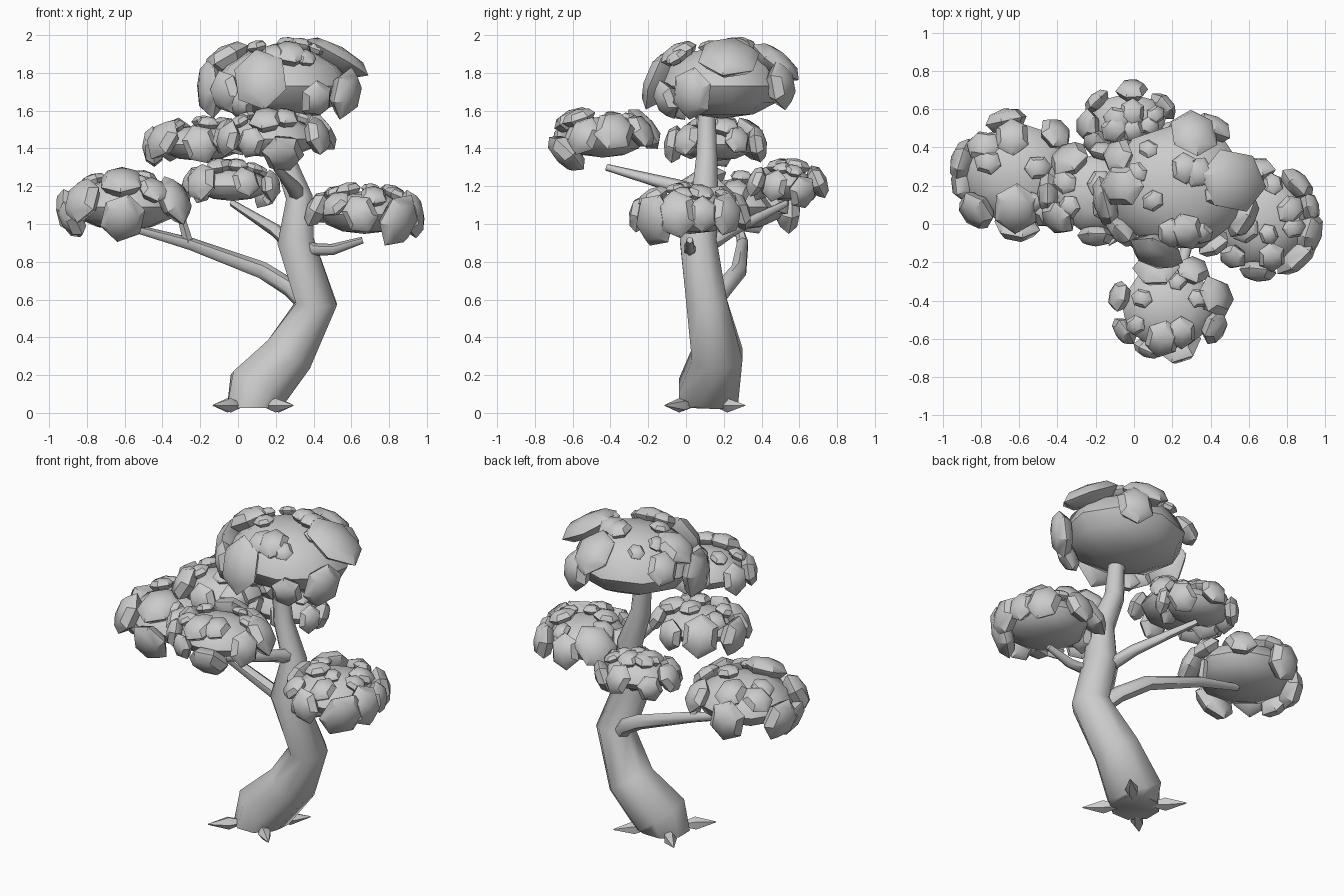
import bpy, bmesh, math, random
from mathutils import Vector, Matrix

if "Cube" in bpy.data.objects:
    bpy.data.objects.remove(bpy.data.objects["Cube"])

random.seed(4)


def finish(name, bm, angle=60):
    me = bpy.data.meshes.new(name)
    bmesh.ops.recalc_face_normals(bm, faces=bm.faces)
    bm.to_mesh(me)
    bm.free()
    ob = bpy.data.objects.new(name, me)
    bpy.context.collection.objects.link(ob)
    bpy.context.view_layer.objects.active = ob
    ob.select_set(True)
    bpy.ops.object.shade_smooth_by_angle(angle=math.radians(angle))
    ob.select_set(False)
    return ob


def tube(name, path, sides, angle=60):
    """Tapered tube through (x, y, z, radius) points, rings square to the path."""
    bm = bmesh.new()
    pts = [Vector(p[:3]) for p in path]
    rings = []
    for i, p in enumerate(pts):
        t = (pts[min(i + 1, len(pts) - 1)] - pts[max(i - 1, 0)]).normalized()
        if name == "trunk" and i == 0:
            t = Vector((0, 0, 1))
        side = Vector((0, 1, 0))
        if abs(t.y) > 0.75:
            side = Vector((1, 0, 0))
        u = (side - t * side.dot(t)).normalized()
        v = t.cross(u)
        ring = []
        for k in range(sides):
            a = 2 * math.pi * (k + 0.5) / sides
            ring.append(bm.verts.new(p + (u * math.cos(a) + v * math.sin(a)) * path[i][3]))
        rings.append(ring)
    for a, b in zip(rings, rings[1:]):
        for k in range(sides):
            j = (k + 1) % sides
            bm.faces.new((a[k], a[j], b[j], b[k]))
    bm.faces.new(rings[0])
    bm.faces.new(rings[-1])
    return finish(name, bm, angle)


def canopy(name, centre, radii, clumps, tops):
    """Flattened core covered in six-sided leaf clumps (azimuth, elevation, size)."""
    c, r = Vector(centre), Vector(radii)
    bm = bmesh.new()
    bmesh.ops.create_uvsphere(bm, u_segments=9, v_segments=6, radius=1)
    for v in bm.verts:                       # flatter underside
        z = v.co.z * (0.82 if v.co.z < 0 else 1)
        v.co = c + Vector((v.co.x * r.x, v.co.y * r.y, z * r.z))
    finish(name + "_core", bm, 45)
    # small clumps scattered over the crown
    extra = [(i * 137.5 + 20, random.uniform(38, 75), random.uniform(0.05, 0.085))
             for i in range(tops)]
    bm = bmesh.new()
    for az, el, s in clumps + extra:
        a, e = math.radians(az), math.radians(el)
        d = Vector((math.cos(a) * math.cos(e), math.sin(a) * math.cos(e), math.sin(e)))
        n = Vector((d.x / r.x, d.y / r.y, d.z / r.z)).normalized()
        n = (n + Vector((0, 0, 0.15))).normalized()
        pos = c + Vector((d.x * r.x, d.y * r.y, d.z * r.z)) + n * 0.018
        m = (Matrix.Translation(pos) @ n.to_track_quat('Z', 'Y').to_matrix().to_4x4()
             @ Matrix.Rotation(random.uniform(-0.5, 0.5), 4, 'Z')
             @ Matrix.Diagonal((s * 0.95, s * 1.1, min(s * 0.55, 0.065), 1)))
        bmesh.ops.create_uvsphere(bm, u_segments=6, v_segments=4, radius=1, matrix=m)
    finish(name + "_leaf_clumps", bm, 42)


# Trunk
tube("trunk", [(0.075, 0.10, 0.025, 0.145), (0.10, 0.12, 0.12, 0.173), (0.27, 0.165, 0.31, 0.145),
               (0.415, 0.11, 0.58, 0.117), (0.305, 0.065, 0.91, 0.105),
               (0.325, 0.10, 1.14, 0.076), (0.24, 0.11, 1.36, 0.06),
               (0.22, 0.11, 1.62, 0.048)], 8)

# Root spikes on the diagonals
for i in range(4):
    a = (i + 0.5) * math.pi / 2
    d = Vector((math.cos(a), math.sin(a), 0))
    p = Vector((0.08, 0.10, 0.04))
    tube("root_spike", [(*(p + d * 0.09), 0.012), (*(p + d * 0.18), 0.04),
                        (*(p + d * 0.30), 0.003)], 5, 30)

# Branches
tube("left_branch", [(0.37, 0.13, 0.57, 0.05), (0.28, 0.20, 0.66, 0.048), (0.13, 0.28, 0.755, 0.045),
                     (-0.25, 0.30, 0.895, 0.033), (-0.54, 0.28, 0.975, 0.022)], 6)
tube("left_branch_fork", [(-0.26, 0.30, 0.89, 0.028), (-0.31, 0.26, 1.07, 0.02)], 5)
tube("right_branch", [(0.29, 0.05, 0.93, 0.04), (0.40, 0.02, 0.865, 0.035),
                      (0.50, 0.02, 0.865, 0.03), (0.66, 0.02, 0.915, 0.018)], 6)
tube("back_branch", [(0.31, 0.08, 0.86, 0.04), (0.20, 0.24, 0.965, 0.034),
                     (-0.03, 0.53, 1.11, 0.018)], 6)
tube("front_branch", [(0.32, 0.10, 1.15, 0.045), (0.29, -0.05, 1.20, 0.038),
                      (0.20, -0.42, 1.30, 0.018)], 6)

# Foliage
canopy("top_canopy", (0.23, 0.19, 1.73), (0.37, 0.335, 0.21),
       [(75, 32, 0.14), (8, 40, 0.18), (333, -10, 0.13), (300, -18, 0.10), (253, 8, 0.16),
        (220, -8, 0.11), (193, -5, 0.15), (150, 20, 0.10), (62, 0, 0.12), (280, 48, 0.10),
        (178, 40, 0.12), (232, -25, 0.09)], 9)
canopy("left_canopy", (-0.60, 0.26, 1.09), (0.29, 0.27, 0.15),
       [(103, -5, 0.12), (50, 15, 0.10), (165, -8, 0.12), (190, -22, 0.11), (222, 10, 0.12),
        (268, -20, 0.13), (265, 50, 0.13), (330, 10, 0.13), (305, 30, 0.09), (140, 35, 0.09),
        (0, 25, 0.09), (100, 45, 0.10)], 3)
canopy("right_canopy", (0.67, 0.02, 1.05), (0.24, 0.25, 0.125),
       [(45, 0, 0.11), (15, 0, 0.09), (315, -12, 0.14), (345, 0, 0.12), (180, 10, 0.10),
        (135, 20, 0.13), (95, 5, 0.10), (265, 0, 0.10), (230, 20, 0.08), (285, 40, 0.08)], 6)
canopy("front_canopy", (0.18, -0.44, 1.45), (0.25, 0.22, 0.12),
       [(105, 20, 0.13), (165, 5, 0.09), (210, 0, 0.09), (245, -8, 0.08), (285, -32, 0.12),
        (260, 45, 0.10), (335, 5, 0.10), (15, 15, 0.12), (60, 15, 0.10)], 5)
canopy("middle_canopy", (-0.20, 0.16, 1.42), (0.23, 0.205, 0.105),
       [(180, -5, 0.11), (125, 10, 0.12), (215, 10, 0.11), (270, 0, 0.10), (315, 10, 0.09),
        (80, 0, 0.09), (30, 10, 0.08)], 5)
canopy("back_canopy", (-0.03, 0.53, 1.20), (0.20, 0.155, 0.095),
       [(85, 10, 0.09), (140, -5, 0.08), (185, 10, 0.09), (30, -15, 0.09), (340, 0, 0.08),
        (290, 10, 0.08), (220, 8, 0.10)], 6)
